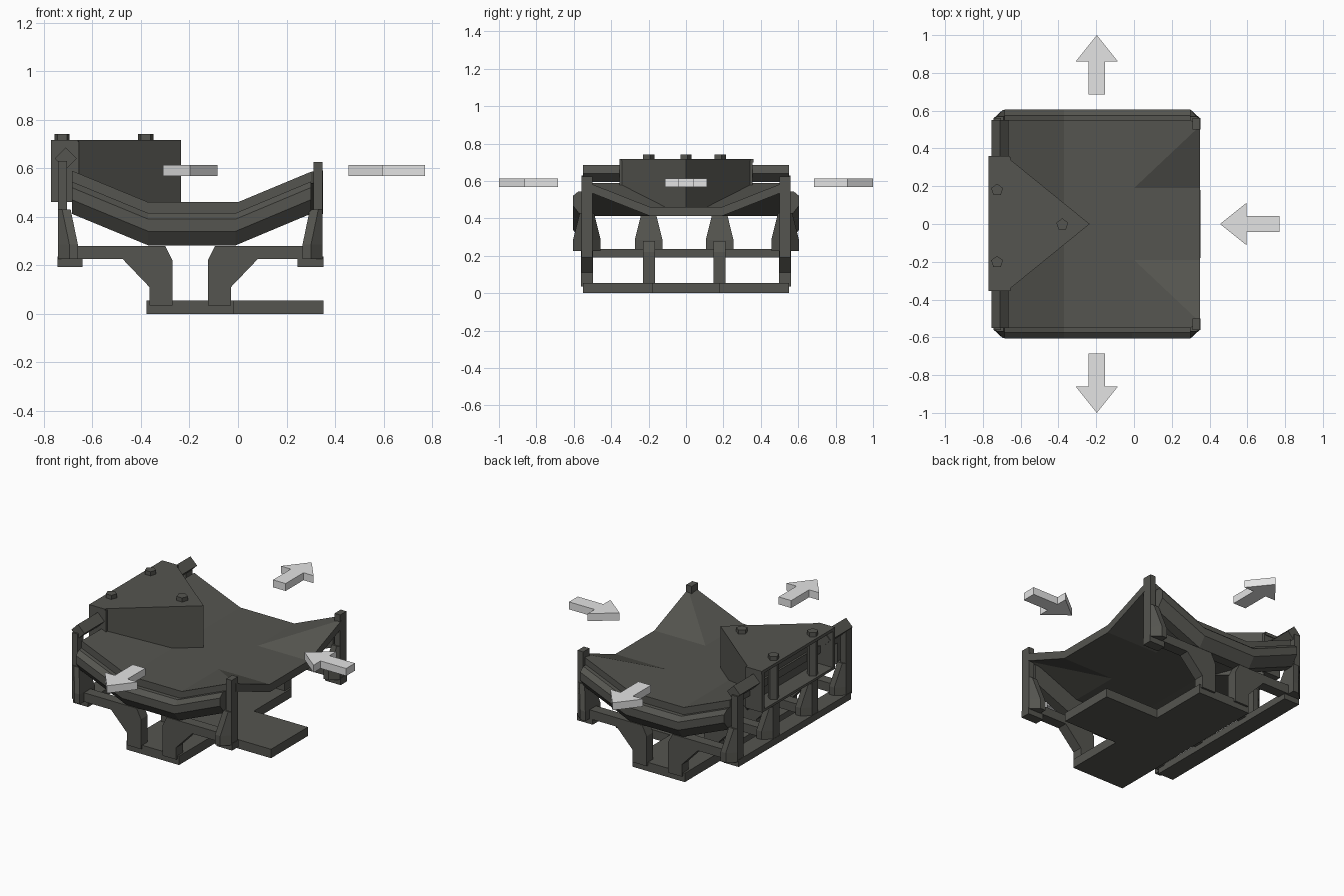
import bpy, bmesh, math

if "Cube" in bpy.data.objects:
    bpy.data.objects.remove(bpy.data.objects["Cube"])

CX = -0.197  # symmetry plane of the frame in x


def material(name, col):
    m = bpy.data.materials.new(name)
    m.diffuse_color = (*col, 1)
    m.use_nodes = True
    m.node_tree.nodes["Principled BSDF"].inputs["Base Color"].default_value = m.diffuse_color
    return m


DARK = material("dark_olive_grey", (0.09, 0.09, 0.079))
LIGHT = material("light_grey", (0.77, 0.77, 0.77))


def make(name, verts, faces, mat=DARK):
    me = bpy.data.meshes.new(name)
    me.from_pydata([tuple(v) for v in verts], [], faces)
    bm = bmesh.new()
    bm.from_mesh(me)
    bmesh.ops.recalc_face_normals(bm, faces=bm.faces)
    bm.to_mesh(me)
    bm.free()
    me.materials.append(mat)
    ob = bpy.data.objects.new(name, me)
    bpy.context.collection.objects.link(ob)
    return ob


def loft(name, rings, mat=DARK):
    """Skin a list of equal-length rings and cap both ends."""
    n = len(rings[0])
    verts = [v for r in rings for v in r]
    faces = [tuple(range(n)), tuple(range(len(verts) - n, len(verts)))]
    for k in range(len(rings) - 1):
        for i in range(n):
            j = (i + 1) % n
            faces.append((k*n + i, k*n + j, k*n + n + j, k*n + n + i))
    return make(name, verts, faces, mat)


def prism_z(name, pts, z0, z1, mat=DARK):
    return loft(name, [[(x, y, z) for x, y in pts] for z in (z0, z1)], mat)


def prism_y(name, pts, y0, y1, mat=DARK):
    return loft(name, [[(x, y, z) for x, z in pts] for y in (y0, y1)], mat)


def rect(x0, x1, y0, y1):
    return [(x0, y0), (x1, y0), (x1, y1), (x0, y1)]


def box(name, x0, x1, y0, y1, z0, z1):
    return prism_z(name, rect(x0, x1, y0, y1), z0, z1)


def flip(pts):
    return [(2*CX - p[0], *p[1:]) for p in pts]


# T-shaped base plate
prism_z("base_plate", [(-.377, -.55), (-.018, -.55), (-.018, -.18), (.352, -.18),
                       (.352, .18), (-.018, .18), (-.018, .55), (-.377, .55)], 0, .055)

# Cantilever legs: left ones on four stations, right ones on the outer two
LEG = [(-.66, .28), (-.30, .28), (-.27, .22), (-.27, .035), (-.365, .035),
       (-.365, .11), (-.475, .225), (-.66, .225)]
for y in (-.53, -.198, .18, .53):
    prism_y("left_leg", LEG, y - .032, y + .032)
    if abs(y) > .4:
        prism_y("right_leg", flip(LEG), y - .032, y + .032)

# Side beam and right feet
box("left_beam", -.745, -.64, -.55, .55, .192, .235)
for s in (-1, 1):
    box("right_foot", .246, .352, s*.53 - .03, s*.53 + .03, .192, .235)


def brace(name, y, top, mirrored=False):
    """Chamfered bracket narrowing upward around a straight post."""
    rings = []
    for z, x1, x2, w in ((.225, -.695, -.66, .074), (.285, -.695, -.66, .074),
                         (.43, -.725, -.69, .038)):
        r = [(-.743, y - .03, z), (x1, y - w, z), (x2, y - w, z),
             (x2, y + w, z), (x1, y + w, z), (-.743, y + .03, z)]
        rings.append(flip(r) if mirrored else r)
    loft(name + "_bracket", rings)
    p = rect(-.743, -.705, y - .03, y + .03)
    prism_z(name + "_post", flip(p) if mirrored else p, .41, top)


for s in (-1, 1):
    brace("left_corner", s*.53, .63)
    brace("right_corner", s*.53, .625, True)
    brace("left_middle", s*.19 - .01, .47)

# Diamond-section bars on top of the left posts
for s in (-1, 1):
    prism_y("diamond_bar", [(-.755, .64), (-.71, .595), (-.665, .64), (-.71, .685)],
            s*.33, s*.55)

# Belt: flat middle, raised left side, two raised right corners
E = .55
half = [(0, .19, .46), (.35, .19, .46), (.35, .52, .59), (.30, E, .585),
        (0, E, .46), (-.37, E, .46), (-.685, E, .59)]
verts = half + [(x, -y, z) for x, y, z in half]
faces = [(0, 1, 2), (0, 2, 3, 4), (7, 9, 8), (7, 11, 10, 9), (0, 7, 8, 1),
         (0, 4, 5, 12, 11, 7), (5, 6, 13, 12)]
n = len(verts)
low = [(x, y, z - .048) for x, y, z in verts]
rim = [1, 2, 3, 4, 5, 6, 13, 12, 11, 10, 9, 8]
sides = [(a, b, b + n, a + n) for a, b in zip(rim, rim[1:] + rim[:1])]
make("belt", verts + low, faces + [tuple(i + n for i in f) for f in faces] + sides)

# Faceted rails under the belt ends, following the trough
SEC = [(.50, -.045), (.575, -.045), (.605, -.07), (.605, -.12), (.56, -.178), (.50, -.178)]
for s in (-1, 1):
    loft("trough_rail", [[(x, s*y, z + dz) for y, dz in SEC] for x, z in
                         ((-.685, .59), (-.37, .46), (-.01, .46), (.30, .59))])

# Wedge-shaped deflector with an open back channel
prism_z("deflector_wedge", [(-.66, -.345), (-.235, 0), (-.66, .345)], .44, .715)
prism_z("deflector_top", [(-.77, -.355), (-.66, -.355), (-.66, -.345), (-.235, 0),
                          (-.66, .345), (-.66, .36), (-.77, .36)], .698, .717)
box("deflector_bottom_lip", -.77, -.655, -.355, .355, .46, .475)
for s in (-1, 1):
    box("deflector_side", -.77, -.655, s*.355, s*.335, .46, .71)

# Five-sided bolts
for x, y, z0 in ((-.725, -.202, .46), (-.725, .18, .46), (-.38, -.003, .70)):
    prism_z("bolt", [(x + .033*math.cos(math.radians(90 + 72*i)),
                      y + .033*math.sin(math.radians(90 + 72*i))) for i in range(5)], z0, .742)

# Flow arrows: one pointing in, two pointing out
ARROW = [(0, 0), (-.14, .112), (-.14, .043), (-.315, .043),
         (-.315, -.043), (-.14, -.043), (-.14, -.112)]
for name, tip, d in (("inflow_arrow", (.455, 0), (-1, 0)),
                     ("front_outflow_arrow", (CX, -1), (0, -1)),
                     ("back_outflow_arrow", (CX, 1), (0, 1))):
    prism_z(name, [(tip[0] + u*d[0] - v*d[1], tip[1] + u*d[1] + v*d[0])
                   for u, v in ARROW], .568, .614, LIGHT)
